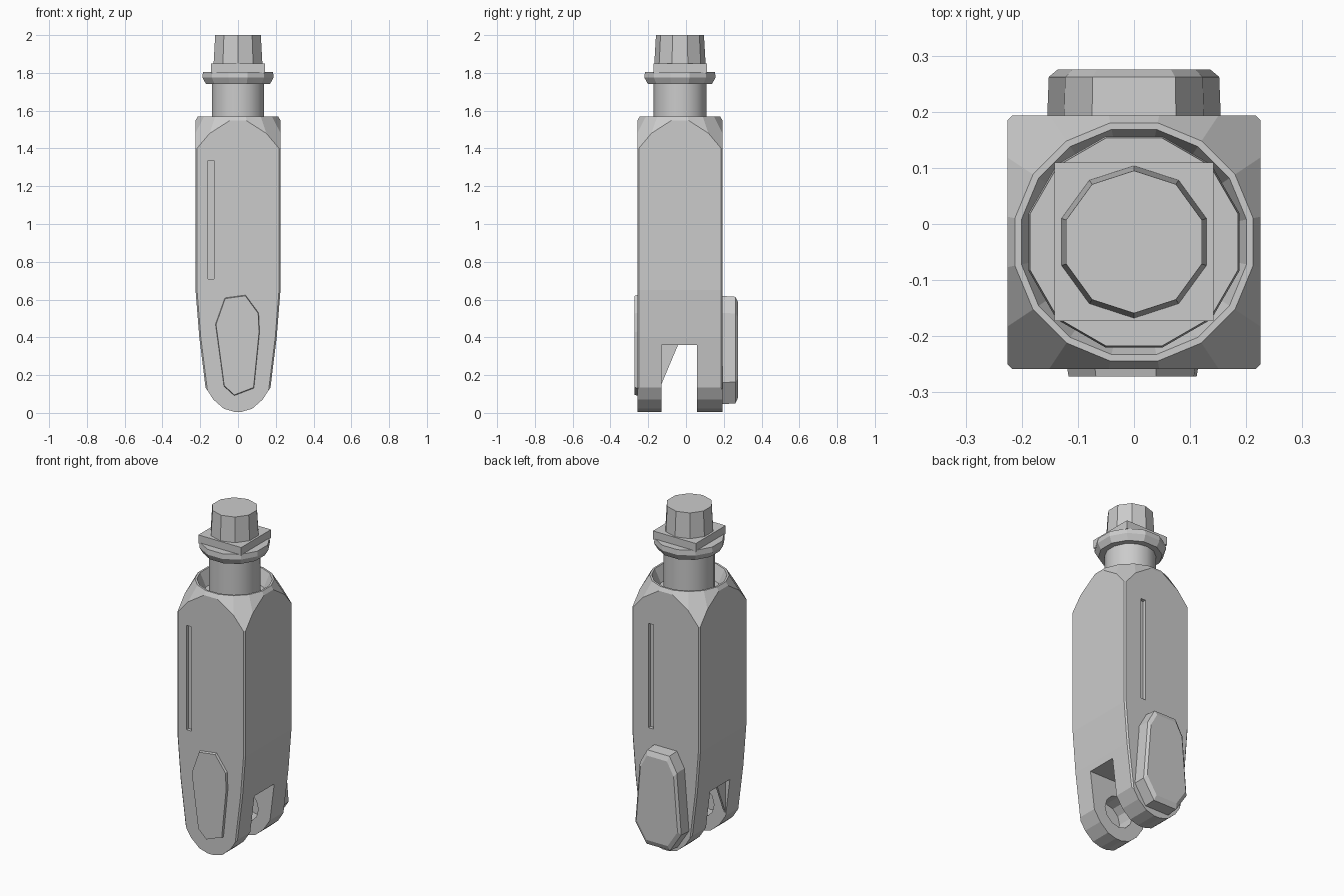
import bpy, bmesh, math
from mathutils import Matrix, Vector

if "Cube" in bpy.data.objects:
    bpy.data.objects.remove(bpy.data.objects["Cube"], do_unlink=True)

CY = -0.032                 # depth of the main axis
FRONT, BACK = -0.258, 0.193  # faces of the body

metal = bpy.data.materials.new("plain grey metal")
metal.use_nodes = True
metal.diffuse_color = (0.6, 0.6, 0.6, 1)
metal.node_tree.nodes["Principled BSDF"].inputs["Base Color"].default_value = (0.6, 0.6, 0.6, 1)


def finish(name, bm):
    bmesh.ops.recalc_face_normals(bm, faces=bm.faces)
    mesh = bpy.data.meshes.new(name)
    bm.to_mesh(mesh)
    bm.free()
    mesh.materials.append(metal)
    obj = bpy.data.objects.new(name, mesh)
    bpy.context.collection.objects.link(obj)
    return obj


def loft(name, rings):
    """Skin equal-length rings of points and cap both ends."""
    bm = bmesh.new()
    loops = [[bm.verts.new(p) for p in ring] for ring in rings]
    n = len(loops[0])
    for a, b in zip(loops, loops[1:]):
        for i in range(n):
            j = (i + 1) % n
            bm.faces.new((a[i], a[j], b[j], b[i]))
    bm.faces.new(loops[0])
    bm.faces.new(loops[-1])
    return finish(name, bm)


def turned(name, sides, profile, turn=0.5):
    """Upright lathe shape from (radius, z) pairs."""
    angles = [(i + turn) * math.tau / sides for i in range(sides)]
    return loft(name, [[(r * math.cos(a), CY + r * math.sin(a), z) for a in angles]
                       for r, z in profile])


def slab(name, outline, y0, y1):
    return loft(name, [[(x, y, z) for x, z in outline] for y in (y0, y1)])


def box(name, x0, x1, y0, y1, z0, z1):
    return slab(name, [(x0, z0), (x1, z0), (x1, z1), (x0, z1)], y0, y1)


def mirrored(half):
    return half + [(-x, z) for x, z in reversed(half)]


def carve(target, tool, operation="DIFFERENCE"):
    mod = target.modifiers.new("cut", "BOOLEAN")
    mod.operation, mod.solver, mod.object = operation, "EXACT", tool
    graph = bpy.context.evaluated_depsgraph_get()
    mesh = bpy.data.meshes.new_from_object(target.evaluated_get(graph))
    target.modifiers.remove(mod)
    target.data = mesh
    bpy.data.objects.remove(tool, do_unlink=True)


# Body: square bar tapering to a rounded fork end
half = [(0.02, 0.006), (0.075, 0.022), (0.13, 0.07), (0.172, 0.135),
        (0.205, 0.4), (0.225, 0.65), (0.225, 1.57)]
body = slab("fork_body", mirrored(half), FRONT, BACK)
bm = bmesh.new()
bm.from_mesh(body.data)
long_edges = [e for e in bm.edges
              if abs(e.verts[0].co.y - e.verts[1].co.y) < 0.01
              and abs(e.verts[0].co.x - e.verts[1].co.x) < 0.1
              and min(v.co.z for v in e.verts) > 0.1]
bmesh.ops.bevel(bm, geom=long_edges, offset=0.008, segments=1, affect="EDGES")
bm.to_mesh(body.data)
bm.free()

# Conical shoulder and hollow rim at the top
carve(body, turned("shoulder_cutter", 16,
                   [(0.42, -0.1), (0.42, 1.235), (0.217, 1.569), (0.2, 1.6)]), "INTERSECT")
carve(body, turned("rim_cutter", 16, [(0.17, 1.49), (0.205, 1.571), (0.21, 1.7)]))

# Fork slot with blind pin bores in both legs
carve(body, box("slot_cutter", -0.4, 0.4, -0.13, 0.057, -0.1, 0.36))
bore = [(0.095 * math.cos(i * math.tau / 12), 0.18 + 0.095 * math.sin(i * math.tau / 12))
        for i in range(12)]
carve(body, slab("bore_cutter", bore, -0.235, 0.17))

# Narrow grooves on the front and back
carve(body, box("front_groove_cutter", -0.16, -0.127, FRONT - 0.1, FRONT + 0.02, 0.71, 1.335))
carve(body, box("back_groove_cutter", 0.08, 0.113, BACK - 0.02, BACK + 0.1, 0.71, 1.335))

# Small gusset inside the slot
loft("slot_gusset", [[(x, -0.135, 0.14), (x, -0.04, 0.365), (x, -0.135, 0.365)]
                     for x in (-0.172, -0.16)])

# Front pad: low raised plate
front_pad = [(-0.07, 0.61), (0.04, 0.625), (0.11, 0.53), (0.115, 0.43),
             (0.085, 0.13), (-0.02, 0.09), (-0.075, 0.14), (-0.12, 0.47)]
loft("front_pad", [[(x, FRONT + 0.005, z) for x, z in front_pad],
                   [(x * 0.97, FRONT - 0.014, 0.36 + (z - 0.36) * 0.98) for x, z in front_pad]])

# Back pad: thick long octagon with a chamfered rim
back_pad = mirrored([(0.08, 0.045), (0.155, 0.16), (0.125, 0.53), (0.075, 0.62)])
loft("back_pad", [[(x * s, y, 0.34 + (z - 0.34) * s) for x, z in back_pad]
                  for y, s in ((BACK - 0.01, 1), (0.262, 0.98), (0.275, 0.88))])

# Stem, collar, square washer and end stub
neck = turned("neck", 14, [(0.14, 1.48), (0.14, 1.75)])
for poly in neck.data.polygons:
    poly.use_smooth = len(poly.vertices) == 4
turned("collar", 12, [(0.175, 1.74), (0.195, 1.775), (0.192, 1.805)])
box("square_washer", -0.142, 0.142, -0.173, 0.11, 1.8, 1.85)
turned("end_stub", 10, [(0.136, 1.845), (0.127, 2.0)])
